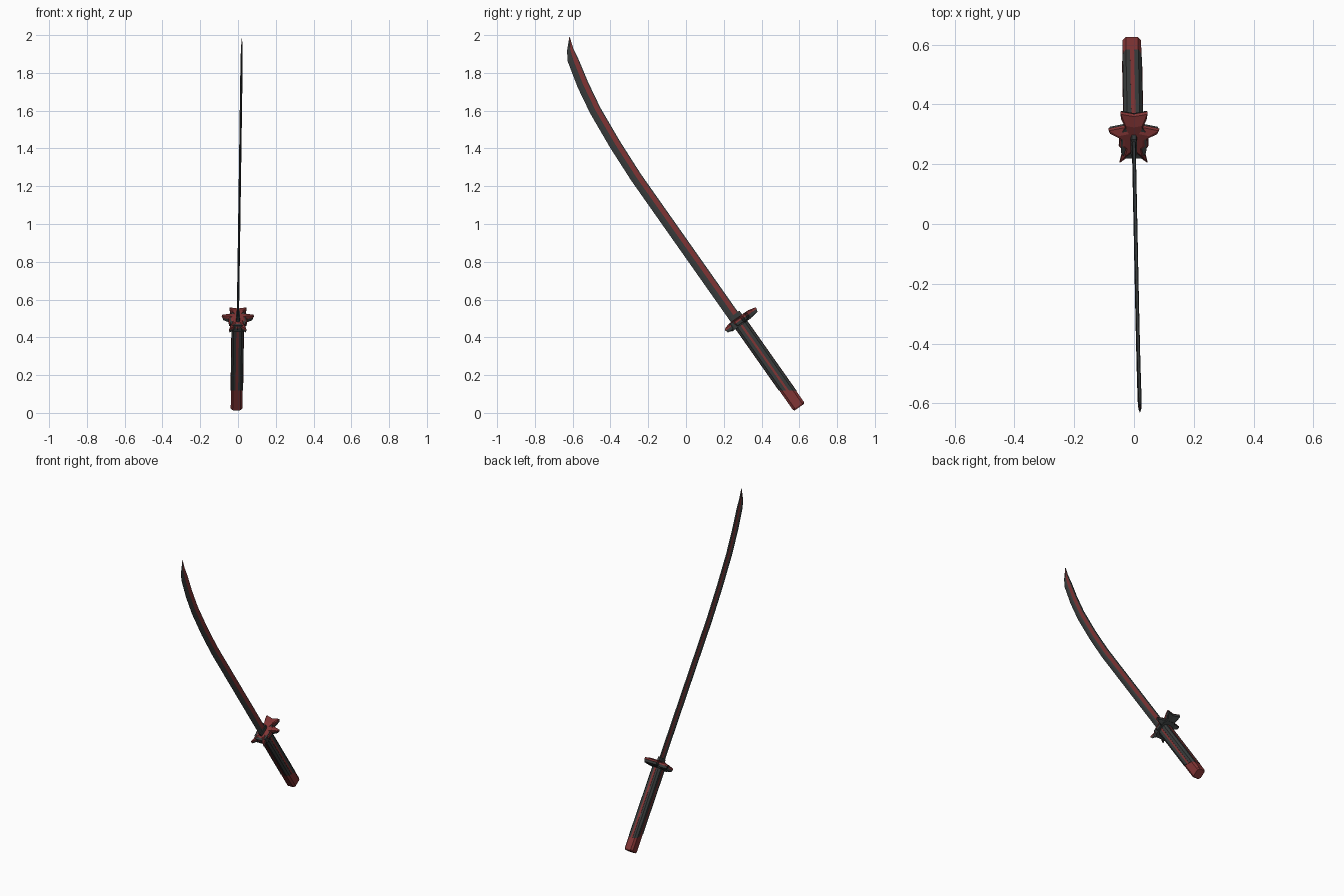
import bpy, bmesh, math
from mathutils import Vector

if "Cube" in bpy.data.objects:
    bpy.data.objects.remove(bpy.data.objects["Cube"])


def material(name, rgb):
    m = bpy.data.materials.new(name)
    m.diffuse_color = (*rgb, 1)
    m.use_nodes = True
    m.node_tree.nodes["Principled BSDF"].inputs["Base Color"].default_value = m.diffuse_color
    return m


RED = material("dark_red", (0.22, 0.035, 0.035))
GREY = material("charcoal", (0.04, 0.045, 0.045))


def lean(x, y, z):
    """Slight sideways lean of the whole sword."""
    return Vector((x - 0.008 + 0.0145 * z, y, z))


def place(u, v, s):
    """u sideways, v across the sword, s distance along the axis from the pommel."""
    return lean(u, 0.60 - 0.576 * s + 0.818 * v, 0.03 + 0.818 * s + 0.576 * v)


def loft(name, rings, colour, cap=True):
    """Skin equal-sized rings; colour(k) gives 1 for red, 0 for grey on strip k."""
    bm = bmesh.new()
    vs = [[bm.verts.new(p) for p in r] for r in rings]
    n = len(vs[0])
    for a, b in zip(vs, vs[1:]):
        for k in range(n):
            j = (k + 1) % n
            bm.faces.new((a[k], a[j], b[j], b[k])).material_index = colour(k)
    if cap:
        bm.faces.new(vs[0][::-1]).material_index = colour(0)
        bm.faces.new(vs[-1]).material_index = colour(0)
    bmesh.ops.remove_doubles(bm, verts=bm.verts, dist=1e-5)
    bmesh.ops.recalc_face_normals(bm, faces=bm.faces)
    me = bpy.data.meshes.new(name)
    bm.to_mesh(me)
    bm.free()
    me.materials.append(GREY)
    me.materials.append(RED)
    ob = bpy.data.objects.new(name, me)
    bpy.context.collection.objects.link(ob)
    return ob


def section(w, d, c=0.35):
    """Chamfered rectangle, half sizes w (u) and d (v)."""
    e, f = w * (1 - c), d * (1 - c)
    return [(w, -f), (w, f), (e, d), (-e, d), (-w, f), (-w, -f), (-e, -d), (e, -d)]


# Blade: (cutting edge y, z, spine y, z) from guard to tip
stations = [(.250, .463, .300, .499), (-.290, 1.230, -.240, 1.266),
            (-.401, 1.403, -.349, 1.437), (-.507, 1.585, -.453, 1.615),
            (-.573, 1.722, -.517, 1.748), (-.626, 1.860, -.568, 1.870),
            (-.630, 1.915, -.597, 1.930), (-.617, 1.995, -.617, 1.996)]
side = [(0, .0005), (.3, .006), (.45, .006), (.52, .004), (.9, .006), (1, .004)]
profile = side + [(t, -x) for t, x in reversed(side)]
rings = []
for ey, ez, sy, sz in stations:
    w = min(1, math.hypot(sy - ey, sz - ez) / 0.05)
    rings.append([lean(x * w, ey + (sy - ey) * t, ez + (sz - ez) * t) for t, x in profile])
loft("blade", rings, lambda k: int(k in (3, 7)))

# Blade collar just above the guard
loft("blade_collar", [[place(u, v, s) for u, v in section(.011, .035)] for s in (.55, .60)],
     lambda k: 0)

# Grip core, with its pommel end cut on a slant
core = section(.032, .037)
loft("grip", [[place(u, v, .108 - .75 * v) for u, v in core],
              [place(u, v, .55) for u, v in core]], lambda k: 0)

# Raised red strips along the four sides of the grip
for name, cu, cv, hu, hv in (("right", .032, 0, .0015, .006), ("left", -.032, 0, .0015, .006),
                             ("back", 0, .037, .007, .0015), ("front", 0, -.037, .007, .0015)):
    box = [(cu + a * hu, cv + b * hv) for a, b in ((-1, -1), (1, -1), (1, 1), (-1, 1))]
    loft("grip_strip_" + name, [[place(u, v, .108 - .75 * v) for u, v in box],
                                [place(u, v, .54) for u, v in box]], lambda k: 1)

# Pommel cap with a bevelled foot
rings = [[place(u * f, v * f, s) for u, v in section(.031, .036)]
         for s, f in ((0, .85), (.008, 1))]
rings.append([place(u, v, .115 - .75 * v) for u, v in section(.031, .036)])
loft("pommel", rings, lambda k: 1)

# Guard: star plate, half outline mirrored across the sword
half = [(0, .108), (.046, .118), (.044, .095), (.028, .062), (.086, .048), (.082, .034),
        (.048, .018), (.050, -.020), (.036, -.035), (.047, -.088), (.015, -.060), (0, -.068)]
star = half + [(-u, v) for u, v in reversed(half[1:-1])]


def guard_ring(scale, s):
    return [place(u * scale, .005 + (v - .005) * scale, s) for u, v in star]


loft("guard_upper", [guard_ring(1, .556), guard_ring(.96, .566), guard_ring(.6, .576)],
     lambda k: 1)
loft("guard_lower", [guard_ring(.6, .534), guard_ring(.93, .541), guard_ring(.97, .556)],
     lambda k: 0)

# Thick block at the heart of the guard
loft("guard_core", [[place(u, v, s) for u, v in section(.042, .062)] for s in (.532, .572)],
     lambda k: 0)
